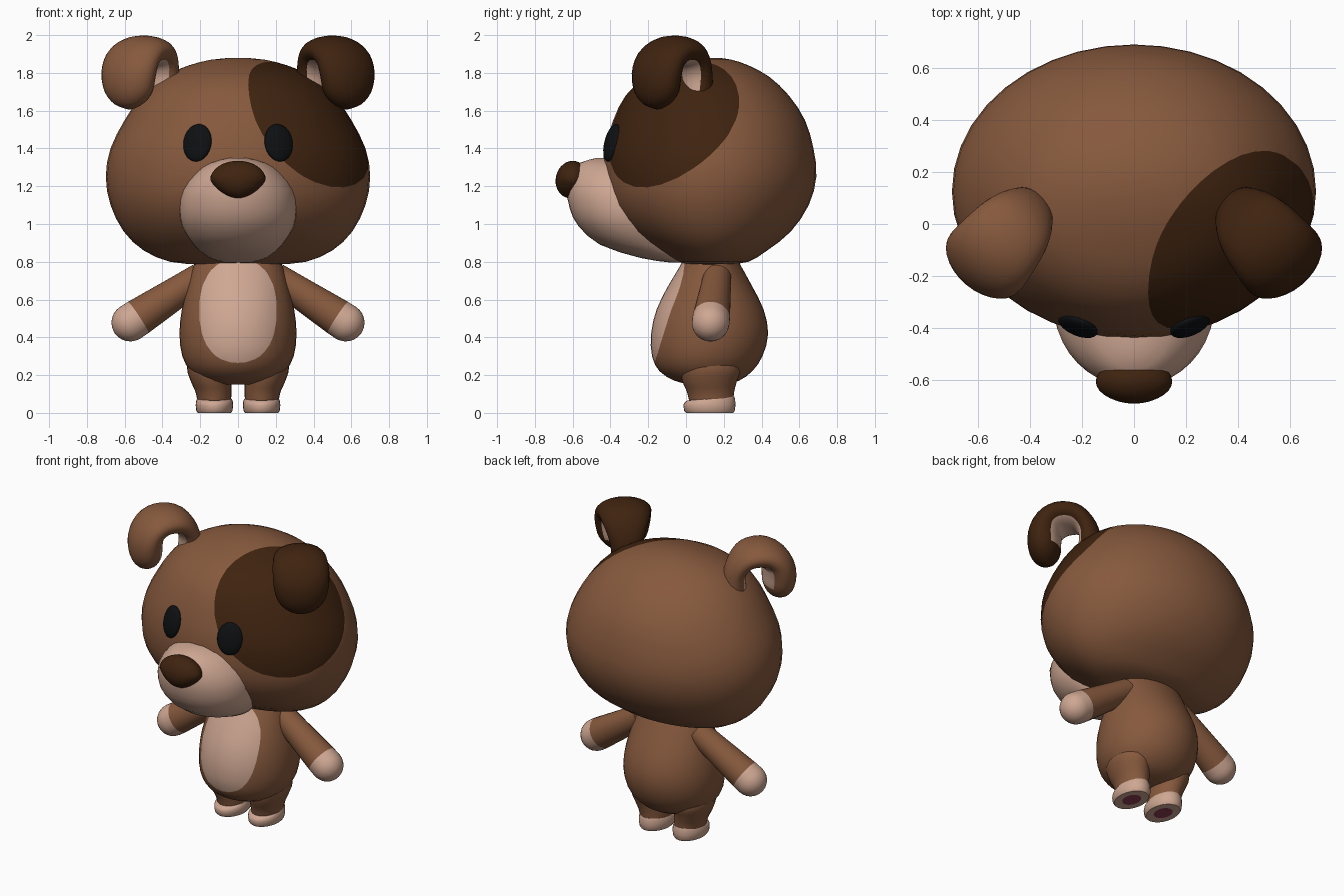
import bpy, bmesh, math
from mathutils import Vector, Matrix

if "Cube" in bpy.data.objects:
    bpy.data.objects.remove(bpy.data.objects["Cube"])


def material(name, rgb):
    m = bpy.data.materials.new(name)
    m.diffuse_color = (*rgb, 1)
    m.use_nodes = True
    m.node_tree.nodes["Principled BSDF"].inputs["Base Color"].default_value = m.diffuse_color
    return m


BROWN = material("brown fur", (0.24, 0.10, 0.047))
DARK = material("dark brown fur", (0.050, 0.017, 0.005))
LIGHT = material("light fur", (0.62, 0.385, 0.29))
BLACK = material("eye black", (0.004, 0.005, 0.006))
PINK = material("paw pink", (0.27, 0.05, 0.085))


def smooth_rows(rows, steps=3):
    """Catmull-Rom interpolation through rows of numbers."""
    out = []
    for i in range(len(rows) - 1):
        a, b, c, d = (rows[max(0, min(len(rows) - 1, i + k))] for k in (-1, 0, 1, 2))
        for s in range(steps):
            t = s / steps
            out.append(tuple(0.5 * (2 * q + (r - p) * t + (2 * p - 5 * q + 4 * r - w) * t * t
                                    + (3 * q - p - 3 * r + w) * t ** 3)
                             for p, q, r, w in zip(a, b, c, d)))
    return out + [rows[-1]]


def ring(z, hx, yf, yb, cx=0.0, tilt=0.0, n=40):
    """Horizontal elliptical ring from half width, front y and back y."""
    cy, ry = (yf + yb) / 2, (yb - yf) / 2
    pts = []
    for k in range(n):
        a = 2 * math.pi * k / n
        pts.append(Vector((cx + hx * math.cos(a), cy + ry * math.sin(a),
                           z + tilt * ry * math.sin(a))))
    return pts


def skin(rings, rule=None):
    """Join rings with quads and close both ends; rule(row, column) gives the material."""
    bm = bmesh.new()
    vs = [[bm.verts.new(p) for p in r] for r in rings]
    n = len(vs[0])
    for i in range(len(vs) - 1):
        for k in range(n):
            f = bm.faces.new((vs[i][k], vs[i][(k + 1) % n],
                              vs[i + 1][(k + 1) % n], vs[i + 1][k]))
            f.material_index = rule(i, k) if rule else 0
    bm.faces.new(vs[0][::-1]).material_index = rule(-1, 0) if rule else 0
    bm.faces.new(vs[-1]).material_index = rule(len(vs) - 2, 0) if rule else 0
    return bm


def paint(bm, func, index):
    """Cut the mesh along func = 0 and colour the faces where func < 0."""
    new = set()
    for e in list(bm.edges):
        a, b = e.verts
        if (func(a.co) < 0) == (func(b.co) < 0):
            continue
        lo, hi, inside = 0.0, 1.0, func(a.co) < 0
        for _ in range(20):
            mid = (lo + hi) / 2
            if (func(a.co.lerp(b.co, mid)) < 0) == inside:
                lo = mid
            else:
                hi = mid
        new.add(bmesh.utils.edge_split(e, a, min(0.98, max(0.02, lo)))[1])
    for f in list(bm.faces):
        cut = [v for v in f.verts if v in new]
        if len(cut) == 2 and not any(e.other_vert(cut[0]) == cut[1] for e in cut[0].link_edges):
            bmesh.utils.face_split(f, cut[0], cut[1])
    for f in bm.faces:
        if func(f.calc_center_median()) < 0:
            f.material_index = index


def finish(name, bm, mats, matrix=None, angle=50):
    if matrix:
        bm.transform(matrix)
    bmesh.ops.recalc_face_normals(bm, faces=bm.faces)
    for f in bm.faces:
        f.smooth = True
    me = bpy.data.meshes.new(name)
    bm.to_mesh(me)
    bm.free()
    me.set_sharp_from_angle(angle=math.radians(angle))
    for m in mats:
        me.materials.append(m)
    ob = bpy.data.objects.new(name, me)
    bpy.context.collection.objects.link(ob)
    return ob


# Head with a round dark patch over one eye
head = [(.785, .20, .02, .22), (.80, .36, -.04, .33), (.86, .50, -.15, .43),
        (.96, .605, -.30, .555), (1.10, .675, -.41, .65), (1.25, .70, -.44, .69),
        (1.40, .675, -.43, .675), (1.55, .60, -.385, .63), (1.68, .51, -.32, .545),
        (1.78, .395, -.21, .44), (1.84, .26, -.07, .33), (1.87, .14, .04, .24),
        (1.88, .03, .12, .17)]
bm = skin([ring(*r) for r in smooth_rows(head, 2)])
paint(bm, lambda p: (p - Vector((.47, -.16, 1.625))).length - .443, 1)
finish("head", bm, [BROWN, DARK])

# Muzzle
muzzle = [(.797, .07, -.09, .03), (.82, .15, -.24, .02), (.89, .235, -.455, 0),
          (.99, .295, -.57, 0), (1.08, .31, -.615, 0), (1.18, .295, -.63, 0),
          (1.27, .23, -.61, -.05), (1.325, .15, -.56, -.15), (1.35, .05, -.47, -.3)]
finish("muzzle", skin([ring(*r) for r in smooth_rows(muzzle, 2)]), [LIGHT])

# Nose, narrowing towards the bottom
bm = bmesh.new()
bmesh.ops.create_uvsphere(bm, u_segments=28, v_segments=16, radius=1)
for v in bm.verts:
    if v.co.z < 0:
        v.co.x *= 1 + .3 * v.co.z
finish("nose", bm, [DARK], Matrix.Translation((0, -.605, 1.235))
       @ Matrix.Rotation(math.radians(-12), 4, 'X') @ Matrix.Diagonal((.147, .085, .10, 1)))

# Body with a light belly
body = [(.15, .10, .02, .20), (.17, .18, -.06, .28), (.22, .25, -.14, .35),
        (.30, .295, -.18, .405), (.42, .31, -.185, .435), (.55, .297, -.155, .41),
        (.68, .265, -.09, .345), (.78, .235, -.03, .29), (.85, .20, 0, .25)]
bm = skin([ring(*r) for r in smooth_rows(body, 2)])
paint(bm, lambda p: max(abs(p.x / .205) ** 2.3 + abs((p.z - .54) / .275) ** 2.3 - 1, p.y - .1), 1)
finish("body", bm, [BROWN, LIGHT])

for side, word in ((-1, "left"), (1, "right")):
    # Eye
    bm = bmesh.new()
    bmesh.ops.create_uvsphere(bm, u_segments=24, v_segments=14, radius=1)
    finish(word + "_eye", bm, [BLACK], Matrix.Translation((side * .215, -.392, 1.43))
           @ Matrix.Rotation(side * math.radians(22), 4, 'Z')
           @ Matrix.Rotation(math.radians(-14), 4, 'X') @ Matrix.Diagonal((.08, .03, .102, 1)))

    # Folded ear: an oval swept along a hook (outward, height, thickness, width)
    u = Vector((side * .64, -.77, 0))
    w = Vector((side * .77, .64, 0))
    base = Vector((side * .40, .06, 0))
    hook = smooth_rows([(0, 1.68, .075, .09), (0, 1.78, .065, .10), (.03, 1.86, .065, .125),
                        (.09, 1.91, .075, .15), (.18, 1.915, .082, .165), (.25, 1.87, .09, .172),
                        (.28, 1.79, .10, .168), (.277, 1.70, .095, .145), (.268, 1.64, .065, .09),
                        (.262, 1.61, .015, .02)], 3)
    rings = []
    for i, (s, z, th, wd) in enumerate(hook):
        p, q = hook[max(0, i - 1)], hook[min(len(hook) - 1, i + 1)]
        t = Vector((q[0] - p[0], q[1] - p[1])).normalized()
        n = u * t.y - Vector((0, 0, t.x))
        c = base + u * s + Vector((0, 0, z))
        rings.append([c + n * th * math.cos(a) + w * wd * math.sin(a)
                      for a in (2 * math.pi * k / 28 for k in range(28))])
    inner = lambda i, k: int(i < 21 and math.cos(2 * math.pi * (k + .5) / 28) > .55)
    finish(word + "_ear", skin(rings, inner), [DARK if side > 0 else BROWN, LIGHT])

    # Arm with a round light hand
    a, b = Vector((side * .20, .165, .72)), Vector((side * .57, .13, .478))
    L = (b - a).length
    prof = [(0, .075), (L * .35, .084), (L * .7, .094), (L - .05, .099), (L, .10)]
    prof += [(L + .10 * math.sin(x), .10 * math.cos(x)) for x in (.25, .5, .75, 1, 1.25, 1.5)]
    rings = [ring(z, r, -r, r, n=28) for z, r in prof]
    turn = Vector((0, 0, 1)).rotation_difference(b - a).to_matrix().to_4x4()
    finish(word + "_arm", skin(rings, lambda i, k: int(i >= 3)), [BROWN, LIGHT],
           Matrix.Translation(a) @ turn)

    # Leg
    leg = [(.05, .088, .02, .25, side * .125), (.11, .095, .005, .255, side * .13),
           (.17, .108, -.02, .27, side * .143), (.24, .12, -.03, .29, side * .15),
           (.34, .10, .0, .26, side * .15)]
    finish(word + "_leg", skin([ring(*r, n=28) for r in smooth_rows(leg)]), [BROWN])

    # Foot with a pink pad under the sole
    cx = side * .125
    foot = [(0, .05, .06, .195, cx), (0, .088, 0, .25, cx), (.012, .096, -.01, .258, cx),
            (.04, .099, -.014, .262, cx), (.063, .097, -.01, .26, cx, .08),
            (.076, .090, .005, .255, cx, .09), (.078, .06, .04, .22, cx, .09)]
    finish(word + "_foot", skin([ring(*r, n=28) for r in foot],
                                lambda i, k: int(i < 0)), [LIGHT, PINK])
